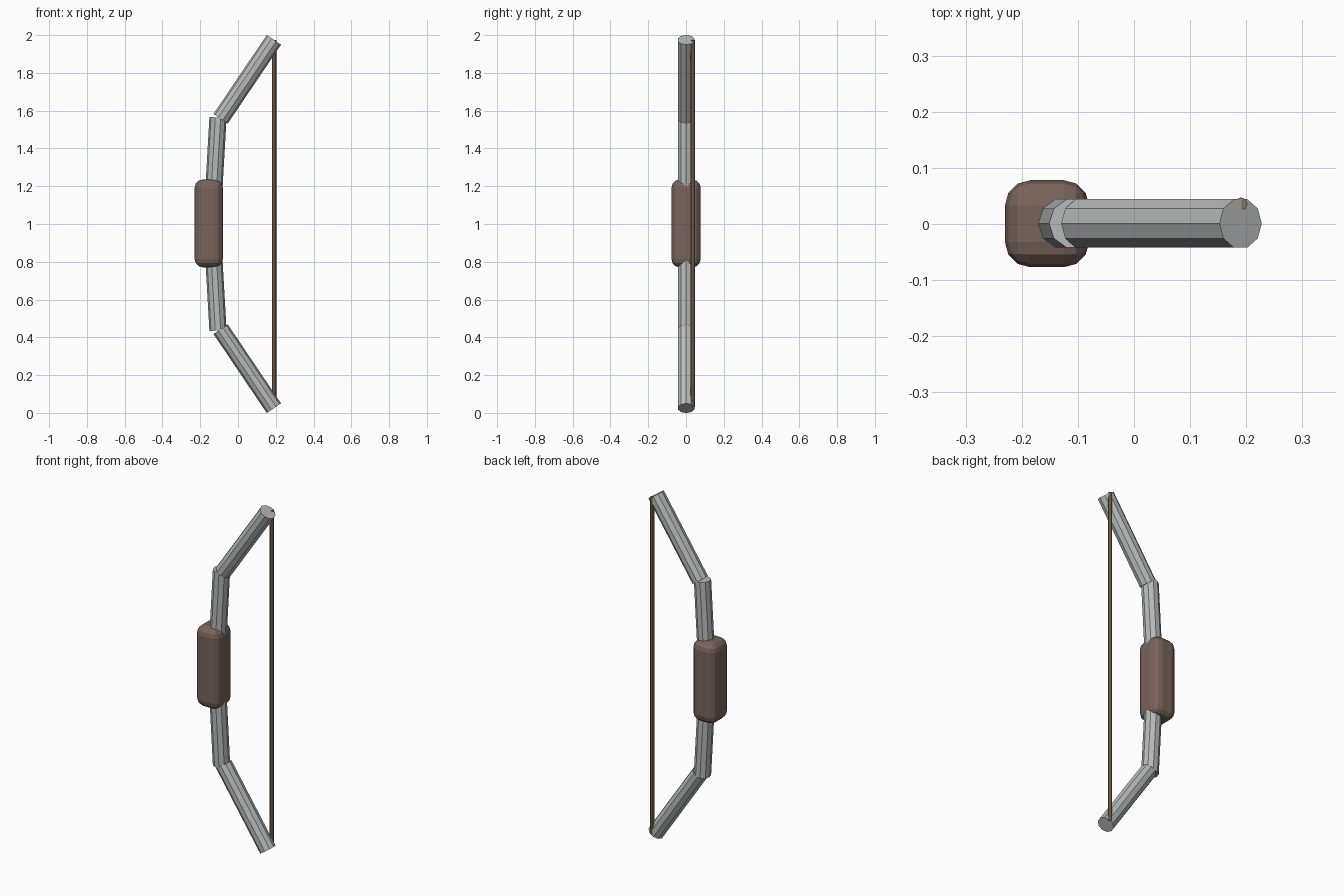
import bpy
from mathutils import Vector

if "Cube" in bpy.data.objects:
    bpy.data.objects.remove(bpy.data.objects["Cube"])


def material(name, color):
    m = bpy.data.materials.new(name)
    m.diffuse_color = (*color, 1)
    m.use_nodes = True
    m.node_tree.nodes["Principled BSDF"].inputs["Base Color"].default_value = m.diffuse_color
    return m


LIMB = material("limb_grey", (0.47, 0.50, 0.49))
LEATHER = material("grip_brown", (0.19, 0.125, 0.105))
CORD = material("string_brown", (0.24, 0.16, 0.10))


def rod(name, a, b, radius, sides, mat):
    """Straight capped rod with a cross-section vertex lying in the bow plane."""
    a, b = Vector(a), Vector(b)
    d = b - a
    bpy.ops.mesh.primitive_cylinder_add(vertices=sides, radius=radius, depth=d.length)
    o = bpy.context.object
    # turn the section in the mesh so a vertex points along local x
    for v in o.data.vertices:
        v.co.x, v.co.y = v.co.y, -v.co.x
    o.location = (a + b) / 2
    o.rotation_euler = (0, Vector((d.z, d.x)).angle_signed(Vector((1, 0))), 0)
    o.name = name
    o.data.materials.append(mat)
    return o


# Limbs: inner and outer section, mirrored about mid height z = 1
for label, s in (("upper", 1), ("lower", -1)):
    rod(label + "_inner_limb", (-0.137, 0.001, 1 + 0.02 * s),
        (-0.106, 0.001, 1 + 0.564 * s), 0.0455, 10, LIMB).rotation_euler.y *= 1
    rod(label + "_outer_limb", (-0.092, 0.001, 1 + 0.557 * s),
        (0.190, 0.001, 1 + 0.975 * s), 0.0455, 10, LIMB)

# Grip: box with rounded edges
bpy.ops.mesh.primitive_cube_add(size=1, location=(-0.155, 0.0005, 1.003))
grip = bpy.context.object
grip.name = "grip"
grip.scale = (0.15, 0.155, 0.465)
bpy.ops.object.transform_apply(location=False, rotation=False, scale=True)
bevel = grip.modifiers.new("rounding", "BEVEL")
bevel.width = 0.045
bevel.segments = 3
grip.data.materials.append(LEATHER)

# Bowstring
rod("bowstring", (0.191, 0.036, 0.03), (0.191, 0.036, 1.974), 0.0115, 8, CORD)
